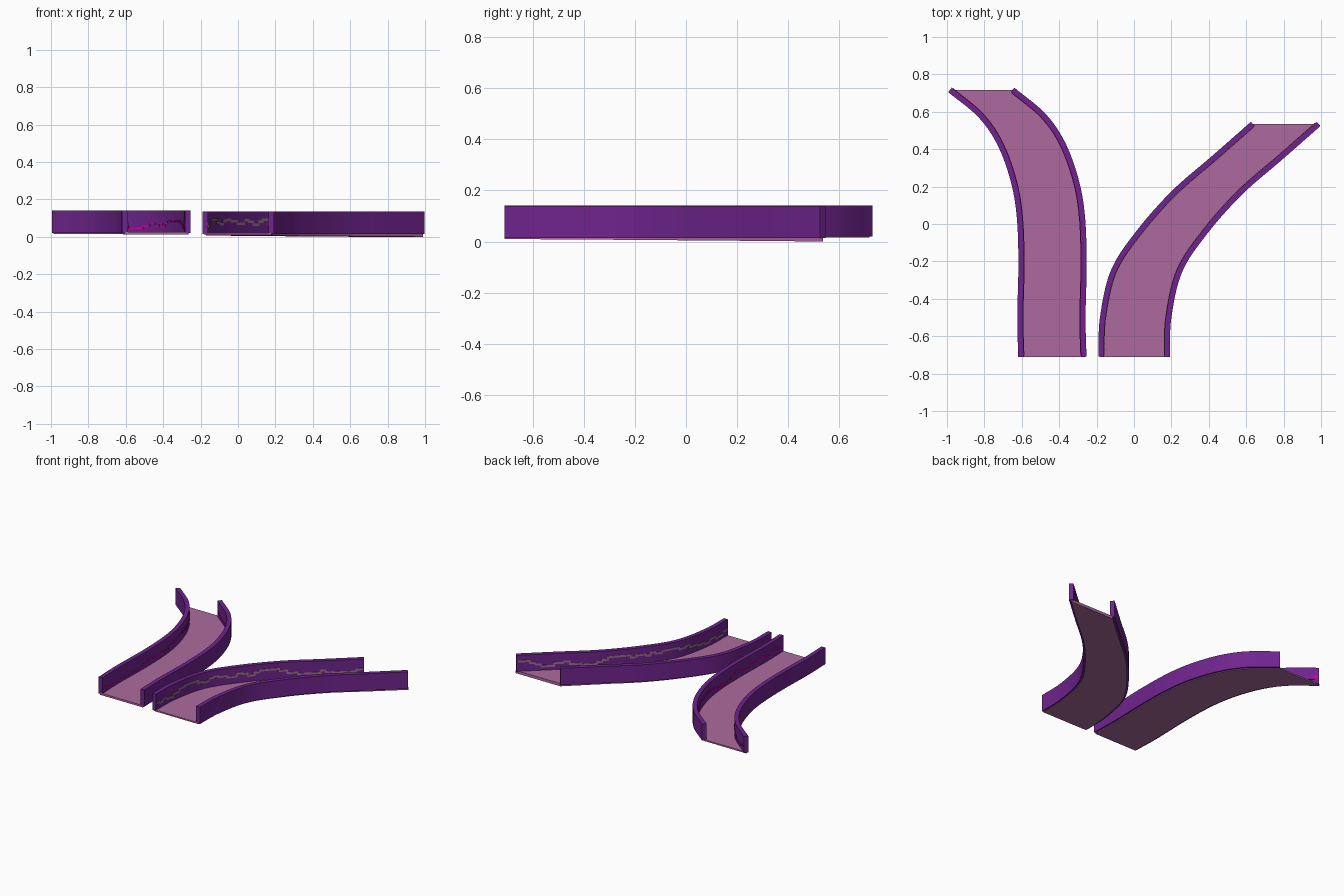
import bpy, bmesh, math, random
from mathutils import Vector

if "Cube" in bpy.data.objects:
    bpy.data.objects.remove(bpy.data.objects["Cube"])

random.seed(7)


def srgb(r, g, b):
    return tuple(((c / 255 + 0.055) / 1.055) ** 2.4 if c > 10 else c / 3294 for c in (r, g, b)) + (1.0,)


def material(name, rgb):
    m = bpy.data.materials.new(name)
    m.diffuse_color = srgb(*rgb)
    m.use_nodes = True
    m.node_tree.nodes["Principled BSDF"].inputs["Base Color"].default_value = m.diffuse_color
    return m


PURPLE = material("wall purple", (112, 36, 142))
MAUVE = material("floor mauve", (172, 106, 158))
MAGENTA = material("trim magenta", (225, 0, 175))
DUSTY = material("trim dusty mauve", (158, 112, 146))


def smooth_path(pts, per=12):
    """Catmull-Rom curve through the control points."""
    p = [Vector(q) for q in pts]
    p = [2 * p[0] - p[1]] + p + [2 * p[-1] - p[-2]]
    out = []
    for i in range(1, len(p) - 2):
        a, b, c, d = p[i - 1:i + 3]
        for k in range(per):
            t = k / per
            out.append(0.5 * (2 * b + (c - a) * t + (2 * a - 5 * b + 4 * c - d) * t * t
                              + (3 * b - a - 3 * c + d) * t ** 3))
    return out + [p[-2]]


def sample(path, t):
    """Point and left-to-right normal at parameter t in 0..1."""
    f = t * (len(path) - 1)
    i = min(int(f), len(path) - 2)
    pos = path[i].lerp(path[i + 1], f - i)

    def tangent(j):
        return (path[min(j + 1, len(path) - 1)] - path[max(j - 1, 0)]).normalized()
    d = tangent(i).lerp(tangent(i + 1), f - i).normalized()
    return pos, Vector((d.y, -d.x))


def loft(bm, rings):
    """Closed solid through a row of four-cornered sections."""
    rows = [[bm.verts.new(c) for c in r] for r in rings]
    for a, b in zip(rows, rows[1:]):
        for k in range(4):
            bm.faces.new((a[k], a[(k + 1) % 4], b[(k + 1) % 4], b[k]))
    bm.faces.new(rows[0][::-1])
    bm.faces.new(rows[-1])


def strip(bm, path, t0, t1, o0, o1, z0, z1, n):
    """Bar that follows the path between two side offsets and heights."""
    rings = []
    for k in range(n + 1):
        pos, nor = sample(path, t0 + (t1 - t0) * k / n)
        a, b = pos + nor * o0, pos + nor * o1
        rings.append([(a.x, a.y, z0), (b.x, b.y, z0), (b.x, b.y, z1), (a.x, a.y, z1)])
    loft(bm, rings)


def finish(bm, name, mat):
    bmesh.ops.recalc_face_normals(bm, faces=bm.faces)
    me = bpy.data.meshes.new(name)
    bm.to_mesh(me)
    bm.free()
    me.materials.append(mat)
    ob = bpy.data.objects.new(name, me)
    bpy.context.collection.objects.link(ob)
    bpy.context.view_layer.objects.active = ob
    ob.select_set(True)
    bpy.ops.object.shade_smooth_by_angle(angle=math.radians(30))
    ob.select_set(False)


def track(name, pts, width, wall_z, floor_z, trim, line):
    left = smooth_path(pts)
    right = [p + Vector((width, 0)) for p in left]

    # floor slab between the walls, underside slightly sloped
    bm = bmesh.new()
    rings = []
    for k, (a, b) in enumerate(zip(left, right)):
        u = k / (len(left) - 1)
        z = floor_z[0] + (floor_z[1] - floor_z[0]) * u
        rings.append([(a.x - 0.003, a.y, z), (b.x + 0.003, b.y, z),
                      (b.x + 0.003, b.y, wall_z[0] + 0.006), (a.x - 0.003, a.y, wall_z[0] + 0.006)])
    loft(bm, rings)
    finish(bm, name + "_floor", MAUVE)

    for side, path, s in (("left", left, 1), ("right", right, -1)):
        # side wall
        bm = bmesh.new()
        strip(bm, path, 0, 1, -0.015, 0.015, wall_z[0], wall_z[1], len(path) - 1)
        finish(bm, f"{name}_{side}_wall", PURPLE)

        # stepped skyline line on the inner face of the wall
        bm = bmesh.new()
        o0, o1 = sorted((s * 0.0145, s * 0.018))
        t, h = 0.005, 0.06
        while t < 0.985:
            t1 = min(t + random.uniform(0.018, 0.045), 0.995)
            strip(bm, path, t, t1, o0, o1, h, h + line, 3)
            nh = min(max(h + random.choice((-1, 1)) * random.uniform(0.008, 0.02), 0.042), 0.085)
            if t1 < 0.985:
                strip(bm, path, t1 - line * 0.45, t1, o0, o1, min(h, nh), max(h, nh) + line, 1)
            t, h = t1, nh
        finish(bm, f"{name}_{side}_skyline", trim)


track("left_track",
      [(-0.604, -0.71), (-0.609, -0.5), (-0.603, -0.2), (-0.613, 0.05), (-0.647, 0.24),
       (-0.717, 0.43), (-0.82, 0.58), (-0.984, 0.717)],
      0.335, (0.02, 0.14), (0.012, 0.016), MAGENTA, 0.006)
track("right_track",
      [(-0.175, -0.71), (-0.167, -0.5), (-0.108, -0.25), (0.03, -0.04), (0.217, 0.17),
       (0.43, 0.355), (0.635, 0.535)],
      0.352, (0.014, 0.136), (0.01, 0.0), DUSTY, 0.014)
